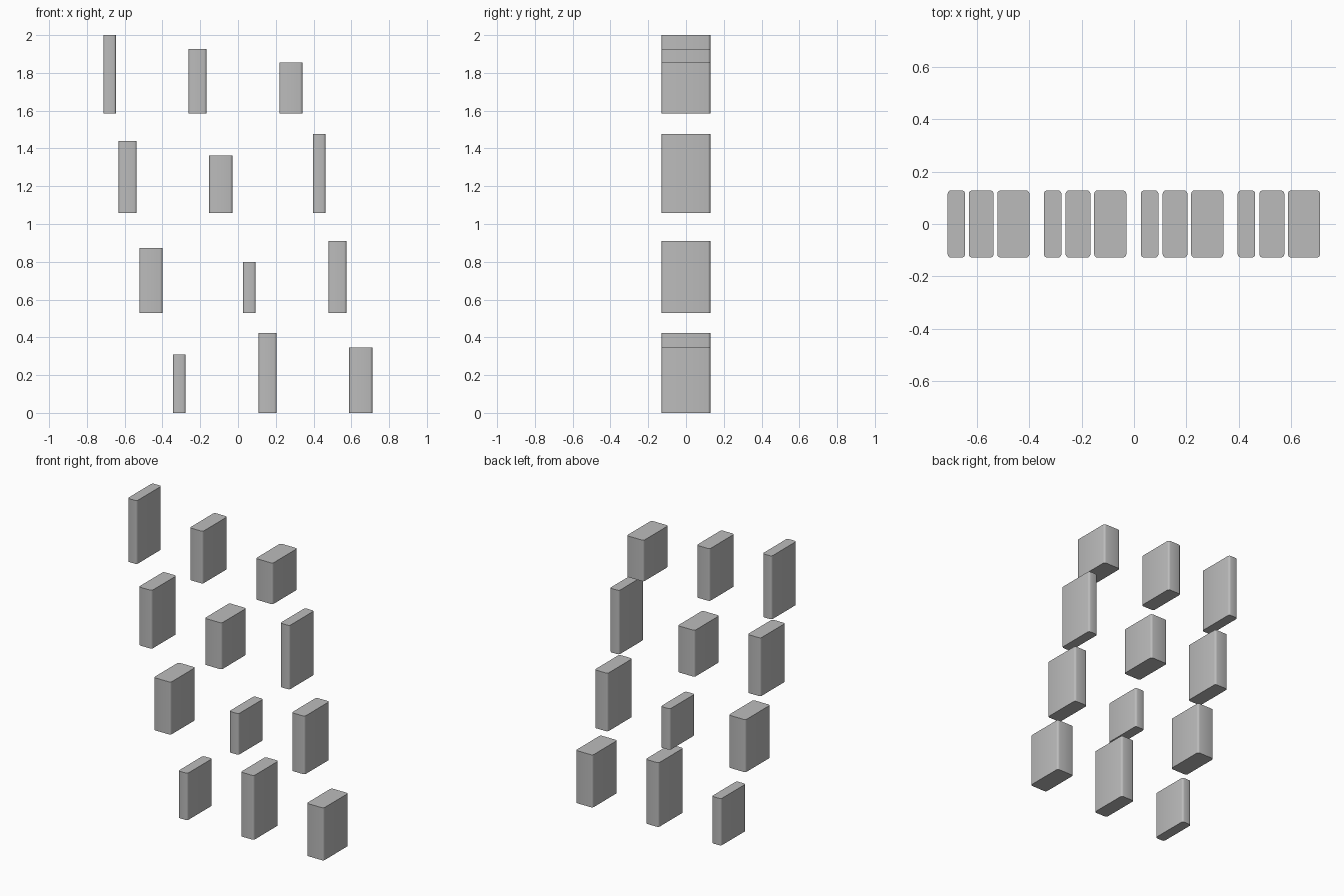
import bpy, bmesh, math

if "Cube" in bpy.data.objects:
    bpy.data.objects.remove(bpy.data.objects["Cube"])

# One plain grey for every block
grey = bpy.data.materials.new("plain grey")
grey.diffuse_color = (0.5, 0.5, 0.5, 1)
grey.use_nodes = True
grey.node_tree.nodes["Principled BSDF"].inputs["Base Color"].default_value = grey.diffuse_color

DEPTH = 0.257
RADIUS = 0.013
WIDTHS = (0.067, 0.095, 0.123)


def block(name, x, z, width, height):
    """Upright block with rounded vertical edges, standing at height z."""
    bm = bmesh.new()
    bmesh.ops.create_cube(bm, size=1)
    for v in bm.verts:
        v.co.x = x + v.co.x * width
        v.co.y *= DEPTH
        v.co.z = z + (v.co.z + 0.5) * height
    upright = [e for e in bm.edges
               if abs(e.verts[0].co.z - e.verts[1].co.z) > 0.1]
    bmesh.ops.bevel(bm, geom=upright, offset=RADIUS, segments=3,
                    profile=0.5, affect='EDGES')
    mesh = bpy.data.meshes.new(name)
    bm.to_mesh(mesh)
    bm.free()
    mesh.materials.append(grey)
    ob = bpy.data.objects.new(name, mesh)
    bpy.context.collection.objects.link(ob)
    bpy.context.view_layer.objects.active = ob
    ob.select_set(True)
    bpy.ops.object.shade_smooth_by_angle(angle=math.radians(40))
    ob.select_set(False)


# Rows from bottom to top: base height, then (x centre, width index, height)
ROWS = (
    (0.000, ((-0.311, 0, 0.308), (0.157, 1, 0.422), (0.650, 2, 0.345))),
    (0.529, ((-0.461, 2, 0.345), (0.060, 0, 0.270), (0.527, 1, 0.382))),
    (1.057, ((-0.584, 1, 0.383), (-0.091, 2, 0.305), (0.430, 0, 0.420))),
    (1.584, ((-0.679, 0, 0.416), (-0.214, 1, 0.343), (0.280, 2, 0.270))),
)
for r, (z, blocks) in enumerate(ROWS):
    for c, (x, w, h) in enumerate(blocks):
        block(f"block_row{r + 1}_{c + 1}", x, z, WIDTHS[w], h)
